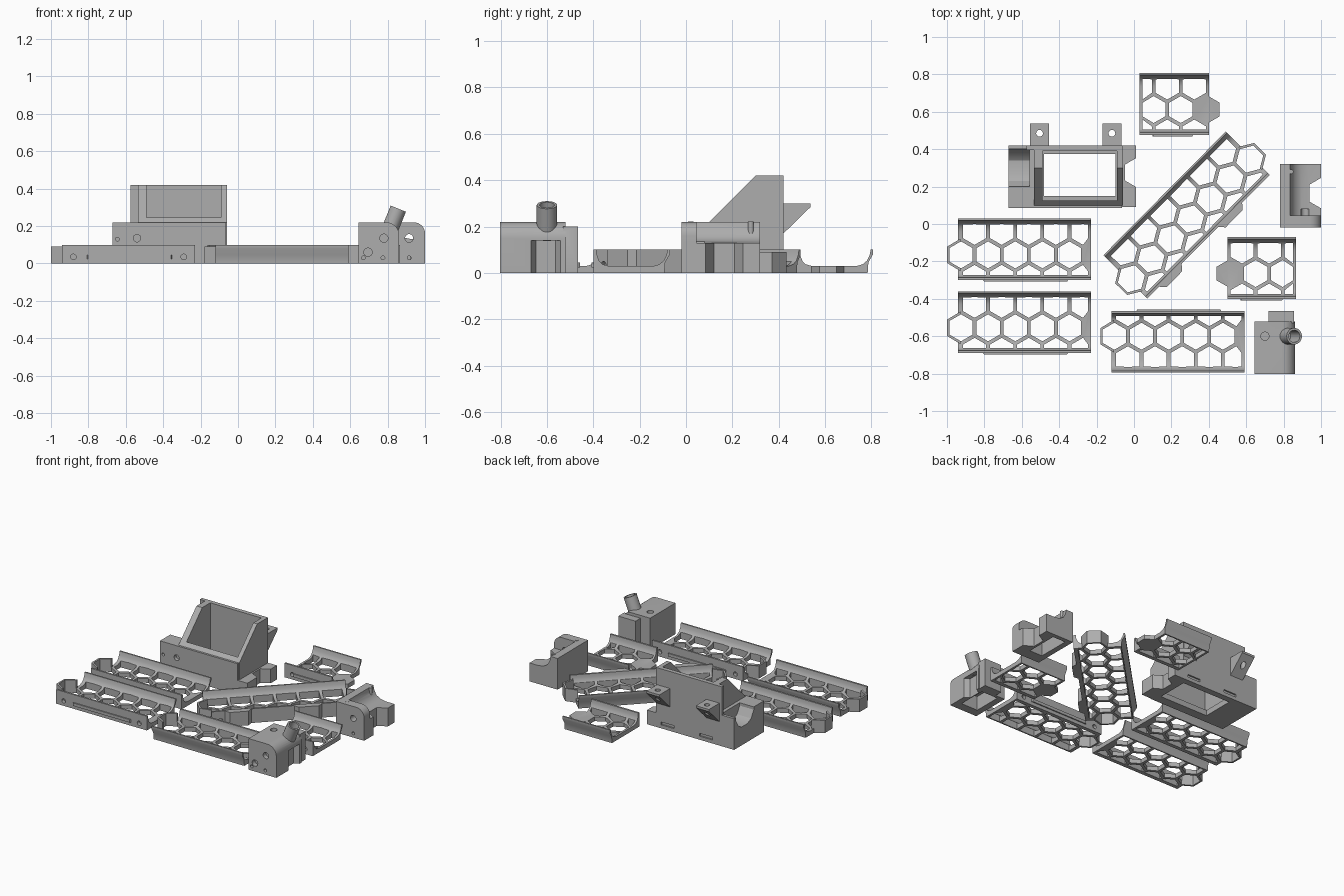
import bpy, bmesh, math
from mathutils import Matrix

cube = bpy.data.objects.get("Cube")
if cube:
    bpy.data.objects.remove(cube)

grey = bpy.data.materials.new("printed_grey")
grey.use_nodes = True
grey.diffuse_color = (0.42, 0.42, 0.42, 1)
grey.node_tree.nodes["Principled BSDF"].inputs["Base Color"].default_value = (0.42, 0.42, 0.42, 1)


def prism(name, polygons, a, b, axis="z"):
    """Extrude one or more outlines from a to b along an axis."""
    place = {"x": lambda p, t: (t, p[0], p[1]),
             "y": lambda p, t: (p[0], t, p[1]),
             "z": lambda p, t: (p[0], p[1], t)}[axis]
    bm = bmesh.new()
    for pts in polygons:
        pts = [p for i, p in enumerate(pts) if math.dist(p, pts[i - 1]) > 1e-4]
        low = [bm.verts.new(place(p, a)) for p in pts]
        high = [bm.verts.new(place(p, b)) for p in pts]
        bm.faces.new(low)
        bm.faces.new(high)
        for i in range(len(pts)):
            bm.faces.new((low[i - 1], low[i], high[i], high[i - 1]))
    bmesh.ops.recalc_face_normals(bm, faces=bm.faces)
    mesh = bpy.data.meshes.new(name)
    bm.to_mesh(mesh)
    bm.free()
    mesh.materials.append(grey)
    obj = bpy.data.objects.new(name, mesh)
    bpy.context.collection.objects.link(obj)
    return obj


def box(x0, x1, y0, y1, z0, z1):
    return prism("block", [[(x0, y0), (x1, y0), (x1, y1), (x0, y1)]], z0, z1)


def ring(cx, cy, r, n=24, turn=0.0):
    return [(cx + r * math.cos(turn + math.tau * i / n), cy + r * math.sin(turn + math.tau * i / n))
            for i in range(n)]


def hexagon(cx, cy, r):
    return ring(cx, cy, r, 6, math.pi / 6)


def clamp(pts, x0, x1, y0, y1):
    return [(min(max(x, x0), x1), min(max(y, y0), y1)) for x, y in pts]


def combine(obj, tool, op="UNION"):
    mod = obj.modifiers.new("bool", "BOOLEAN")
    mod.operation, mod.solver, mod.object = op, "EXACT", tool
    bpy.context.view_layer.update()
    graph = bpy.context.evaluated_depsgraph_get()
    mesh = bpy.data.meshes.new_from_object(obj.evaluated_get(graph))
    obj.modifiers.clear()
    obj.data = mesh
    bpy.data.objects.remove(tool)


def cut(obj, tool):
    combine(obj, tool, "DIFFERENCE")


def rounded(x0, x1, top, r):
    """Front outline with its upper right corner rounded."""
    arc = [(x1 - r + r * math.cos(t * math.pi / 16), top - r + r * math.sin(t * math.pi / 16))
           for t in range(9)]
    return [(x0, 0), (x1, 0)] + arc + [(x0, top)]


# Channel section shared by all the honeycomb panels
SECTION = [(-.165, 0), (.142, 0), (.145, .045), (.165, .08), (.165, .1), (.155, .1), (.15, .075),
           (.138, .052), (.12, .037), (.095, .03), (-.1, .03), (-.125, .037), (-.14, .052),
           (-.15, .08), (-.152, .1), (-.165, .1)]
ROW = -0.03


def panel(name, x0, x1, y, start, pitch=0.145, tongues=(), tab=None, ribs=(), flip=False, turn=0, x=0):
    obj = prism(name, [SECTION], x0, x1, "x")
    cell = (pitch - 0.02) / math.sqrt(3)
    edge = cell + 0.0145
    # interlocking end hexagons stand up like the walls
    for t in tongues:
        side = (-9, x0 + .012) if t < (x0 + x1) / 2 else (x1 - .012, 9)
        combine(obj, prism("tongue", [clamp(hexagon(t, ROW, edge), *side, -9, 9)], 0, .09))
    if tab is not None:
        combine(obj, prism("tab", [hexagon(tab, ROW, .073)], 0, .03))
    for a, b, depth, z0, z1 in ribs:
        combine(obj, prism("rib", [[(a, -.16), (a + depth, -.165 - depth),
                                    (b - depth, -.165 - depth), (b, -.16)]], z0, z1))
    # honeycomb openings
    holes = [hexagon(t, ROW, cell) for t in tongues]
    for row in (-1, 0, 1):
        for k in range(8):
            cx = start + pitch * (k + abs(row) / 2)
            near = [t for t in list(tongues) + [tab] if t is not None and abs(cx - t) < .1]
            if row == 0 and near:
                continue
            pts = clamp(hexagon(cx, ROW + row * pitch * .866, cell), x0 + .015, x1 - .015, -.138, .134)
            if max(p[0] for p in pts) - min(p[0] for p in pts) > .03:
                holes.append(pts)
    cut(obj, prism("holes", holes, -.1, .3))
    # screw holes in the front wall
    cut(obj, prism("screws", [ring(x0 + .06, .035, .015), ring(x1 - .06, .035, .015)], -.3, -.14, "y"))
    matrix = Matrix.Translation((x, y, 0)) @ Matrix.Rotation(turn, 4, "Z")
    if flip:
        matrix = matrix @ Matrix.Diagonal((1, -1, 1, 1))
    obj.data.transform(matrix)
    if flip:
        obj.data.flip_normals()
    return obj


def thin_rib(a, b):
    return [(a, b, .008, .024, .045)]


parts = [
    panel("left_panel_rear", -.94, -.23, -.135, -.925, tongues=(-.925,), ribs=thin_rib(-.81, -.35)),
    panel("left_panel_front", -.94, -.23, -.525, -.925, tongues=(-.925,), ribs=thin_rib(-.81, -.35)),
    panel("mirrored_panel", -.12, .59, -.63, -.105, tongues=(-.105,), ribs=thin_rib(.01, .47), flip=True),
    panel("diagonal_panel", -.465, .465, .048, -.45, pitch=.15, tongues=(-.45, .45),
          ribs=[(-.38, -.2, .03, 0, .1), (.07, .26, .03, 0, .1)], turn=math.radians(45.3), x=.281),
    panel("short_panel_rear", .03, .40, .642, -.04, tab=.395, ribs=thin_rib(.08, .32)),
    panel("short_panel_side", .50, .865, -.235, .505, tab=.505, ribs=thin_rib(.56, .8)),
]

# Inlet housing: sloped hopper, side block and bolt ears
hopper = prism("inlet_housing", [[(.1, 0), (.1, .22), (.3, .42), (.42, .42), (.42, 0)]], -.535, -.06, "x")
combine(hopper, box(-.575, -.06, .395, .42, 0, .42))
combine(hopper, box(-.67, -.065, .085, .115, 0, .22))
combine(hopper, box(-.67, -.53, .09, .42, 0, .22))
combine(hopper, box(-.07, .01, .09, .42, 0, .1))
cut(hopper, box(-.49, -.09, .125, .39, .04, 1))
cut(hopper, box(-.48, -.1, .15, .375, -.1, .1))
cut(hopper, prism("notch", [hexagon(.025, .275, .085)], -.1, .3))
cut(hopper, prism("saddle", [[(.2, .3), (.2, .2), (.23, .15), (.27, .13), (.34, .13),
                              (.37, .15), (.4, .2), (.4, .3)]], -.7, -.56, "x"))
for x in (-.505, -.118):
    combine(hopper, prism("ear", [[(.41, .16), (.538, .285), (.538, .3), (.41, .3)]], x - .051, x + .051, "x"))
    cut(hopper, prism("ear_hole", [ring(x, .485, .018)], .1, .4))
cut(hopper, prism("front_holes", [ring(-.54, .135, .02), ring(-.645, .13, .01)], 0, .11, "y"))
for x in (-.45, -.15):
    cut(hopper, box(x - .05, x + .05, .41, .5, .025, .045))
parts.append(hopper)

# Corner block with a tilted hollow spout
spout_block = prism("spout_corner", [rounded(.645, .862, .22, .07)], -.803, -.52, "y")
combine(spout_block, box(.72, .855, -.53, -.465, 0, .2))
cut(spout_block, prism("notch", [hexagon(.9, -.605, .085)], -.1, .14))
cut(spout_block, box(.69, .82, -.74, -.54, -.1, .1))
cut(spout_block, prism("socket", [ring(.7, -.6, .022)], .15, .3))
cut(spout_block, prism("front_holes", [ring(.78, .135, .022), ring(.695, .06, .022),
                                       ring(.67, .03, .01), ring(.775, .03, .01)], -.9, -.77, "y"))
tilt = Matrix.Translation((.857, -.6, .293)) @ Matrix.Rotation(math.radians(22), 4, "Y")
spout = prism("spout", [ring(0, 0, .044, 32)], -.15, 0)
bore = prism("bore", [ring(0, 0, .032, 32)], -.13, .1)
for obj in (spout, bore):
    obj.data.transform(tilt)
combine(spout_block, spout)
cut(spout_block, bore)
parts.append(spout_block)

# Plain corner block with a tall wall sweeping down to a notched ledge
corner = prism("plain_corner", [[(.78, 0), (1, 0), (1, .13), (.93, .13), (.89, .137), (.86, .155),
                                 (.842, .185), (.835, .22), (.78, .22)]], -.01, .32, "y")
combine(corner, prism("plate", [rounded(.78, 1, .22, .06)], -.02, .045, "y"))
cut(corner, prism("notch", [hexagon(1.015, .165, .09)], -.1, .3))
cut(corner, box(.82, .92, .06, .29, -.1, .09))
cut(corner, prism("front_holes", [ring(.915, .135, .022), ring(.915, .03, .01)], -.1, .08, "y"))
for y in (.02, .28):
    combine(corner, prism("pin", [ring(.84, y, .012)], .1, .222))
parts.append(corner)

# Smooth curved surfaces, sharp edges kept
bpy.ops.object.select_all(action="DESELECT")
for obj in parts:
    obj.select_set(True)
bpy.context.view_layer.objects.active = parts[0]
bpy.ops.object.shade_smooth_by_angle(angle=math.radians(30))
